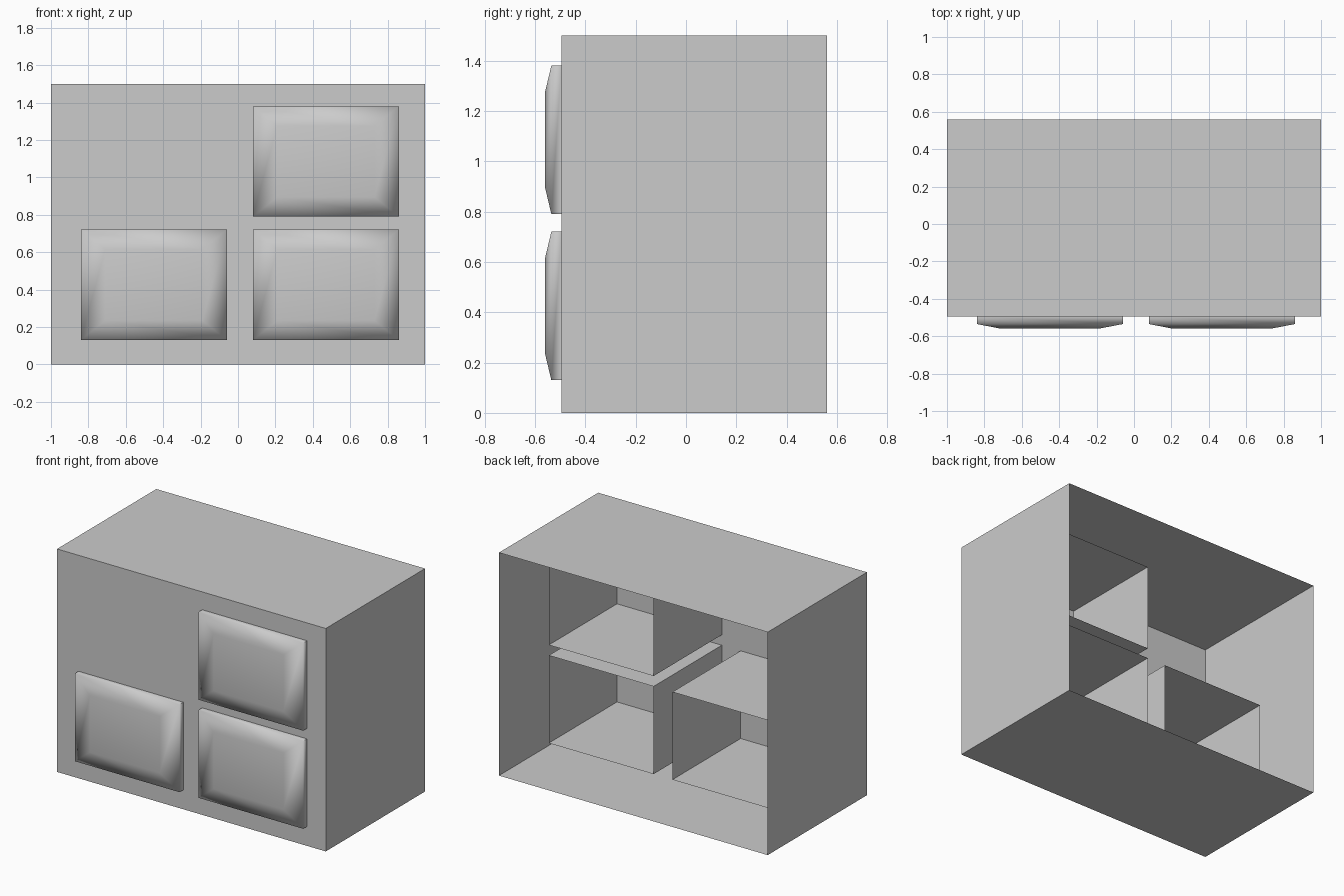
import bpy, bmesh

if "Cube" in bpy.data.objects:
    bpy.data.objects.remove(bpy.data.objects["Cube"])

FRONT, BACK = -0.495, 0.56      # cabinet depth range
LIP, FACE = -0.535, -0.56       # drawer front: bevel start and flat face
DRAWER_BACK = 0.23


def ring(bm, x0, x1, z0, z1, y):
    return [bm.verts.new(p) for p in
            ((x0, y, z0), (x1, y, z0), (x1, y, z1), (x0, y, z1))]


def loft(name, rings, cap, smooth_angle=None):
    """Join rectangular rings front to back; optionally cap the front one."""
    bm = bmesh.new()
    loops = [ring(bm, *r) for r in rings]
    for a, b in zip(loops, loops[1:]):
        for i in range(4):
            j = (i + 1) % 4
            bm.faces.new((a[i], b[i], b[j], a[j]))
    if cap:
        bm.faces.new(loops[0])
    me = bpy.data.meshes.new(name)
    bm.to_mesh(me)
    bm.free()
    ob = bpy.data.objects.new(name, me)
    bpy.context.collection.objects.link(ob)
    if smooth_angle:
        bpy.ops.object.select_all(action='DESELECT')
        ob.select_set(True)
        bpy.context.view_layer.objects.active = ob
        bpy.ops.object.shade_smooth_by_angle(angle=smooth_angle)
    return ob


# Cabinet shell, open at the back
loft("cabinet", [(-1, 1, 0, 1.5, FRONT), (-1, 1, 0, 1.5, BACK)], cap=True)

# Drawers: left edge and bottom edge of each
W, H, DX, DZ = 0.78, 0.59, 0.13, 0.105
for name, x, z in (("lower_left", -0.84, 0.13),
                   ("lower_right", 0.08, 0.13),
                   ("upper_right", 0.08, 0.79)):
    outer = (x, x + W, z, z + H)
    inner = (x + DX, x + W - DX, z + DZ, z + H - DZ)
    # Raised panel on the cabinet front
    loft(name + "_drawer_front",
         [(*inner, FACE), (*outer, LIP), (*outer, FRONT)],
         cap=True, smooth_angle=1.4)
    # Open-backed drawer box inside the cabinet
    loft(name + "_drawer_box",
         [(*outer, FRONT), (*outer, DRAWER_BACK)], cap=False)
